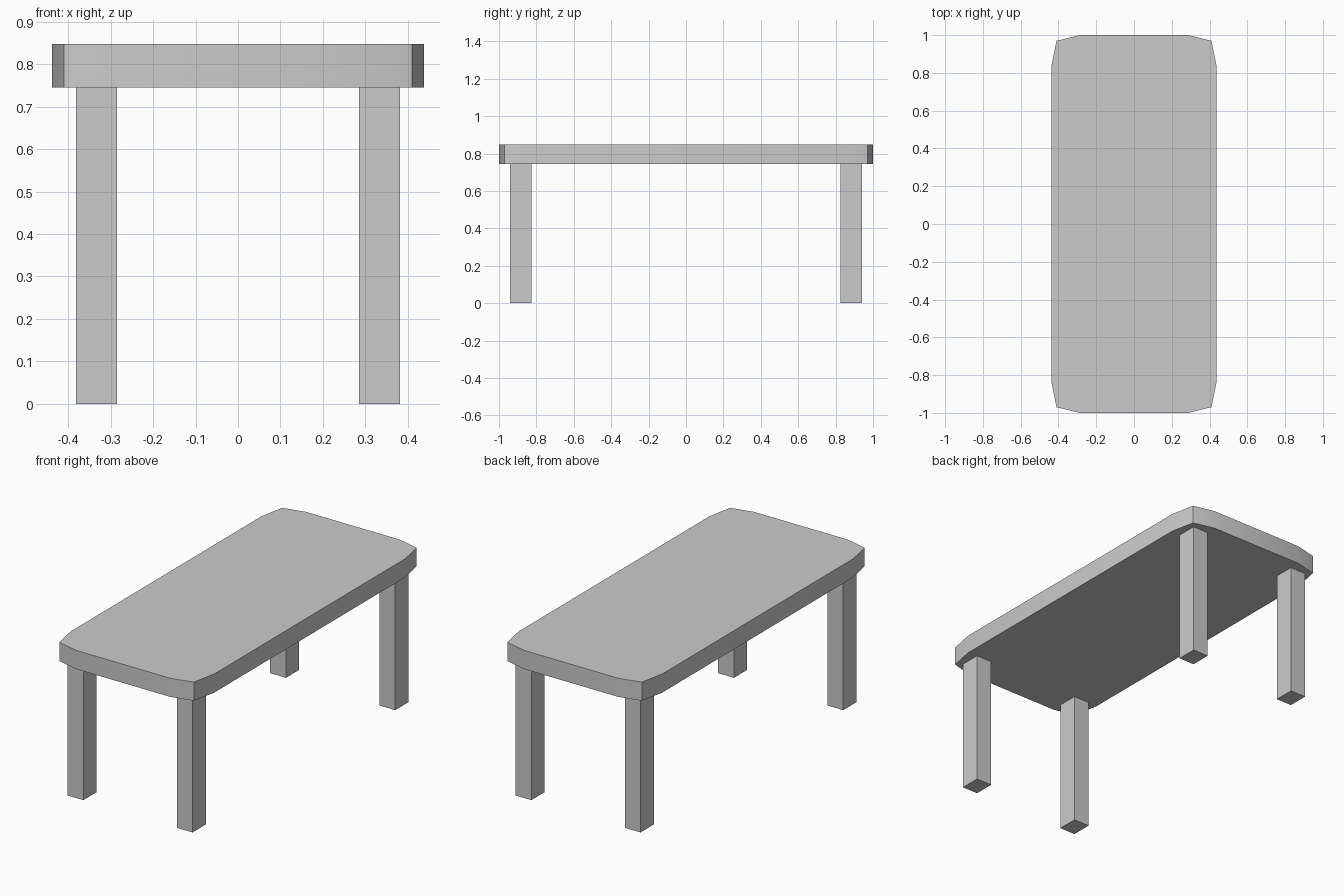
import bpy, bmesh
from math import radians

if "Cube" in bpy.data.objects:
    bpy.data.objects.remove(bpy.data.objects["Cube"])


def prism(name, outline, z0, z1):
    """Extrude a flat outline from z0 up to z1."""
    bm = bmesh.new()
    base = bm.faces.new([bm.verts.new((x, y, z0)) for x, y in outline])
    ext = bmesh.ops.extrude_face_region(bm, geom=[base], use_keep_orig=True)
    top = [v for v in ext["geom"] if isinstance(v, bmesh.types.BMVert)]
    bmesh.ops.translate(bm, vec=(0, 0, z1 - z0), verts=top)
    bmesh.ops.recalc_face_normals(bm, faces=bm.faces)
    mesh = bpy.data.meshes.new(name)
    bm.to_mesh(mesh)
    bm.free()
    obj = bpy.data.objects.new(name, mesh)
    bpy.context.collection.objects.link(obj)
    return obj


UNDERSIDE, TOP = 0.745, 0.848

# Tabletop: one softened corner mirrored into the other three
corner = [(0.438, 0.832), (0.41, 0.97), (0.287, 1.0)]
outline = []
for sx, sy in ((1, 1), (-1, 1), (-1, -1), (1, -1)):
    pts = corner if sx * sy > 0 else corner[::-1]
    outline += [(sx * x, sy * y) for x, y in pts]
tabletop = prism("tabletop", outline, UNDERSIDE, TOP)

# Smooth the slight bends of the rim, keep real corners sharp
bpy.context.view_layer.objects.active = tabletop
tabletop.select_set(True)
bpy.ops.object.shade_smooth_by_angle(angle=radians(30))

# Four square legs
for sy, end in ((-1, "front"), (1, "back")):
    for sx, side in ((-1, "left"), (1, "right")):
        x0, x1, y0, y1 = 0.285 * sx, 0.381 * sx, 0.825 * sy, 0.94 * sy
        prism(f"{end}_{side}_leg", [(x0, y0), (x1, y0), (x1, y1), (x0, y1)], 0, UNDERSIDE)
